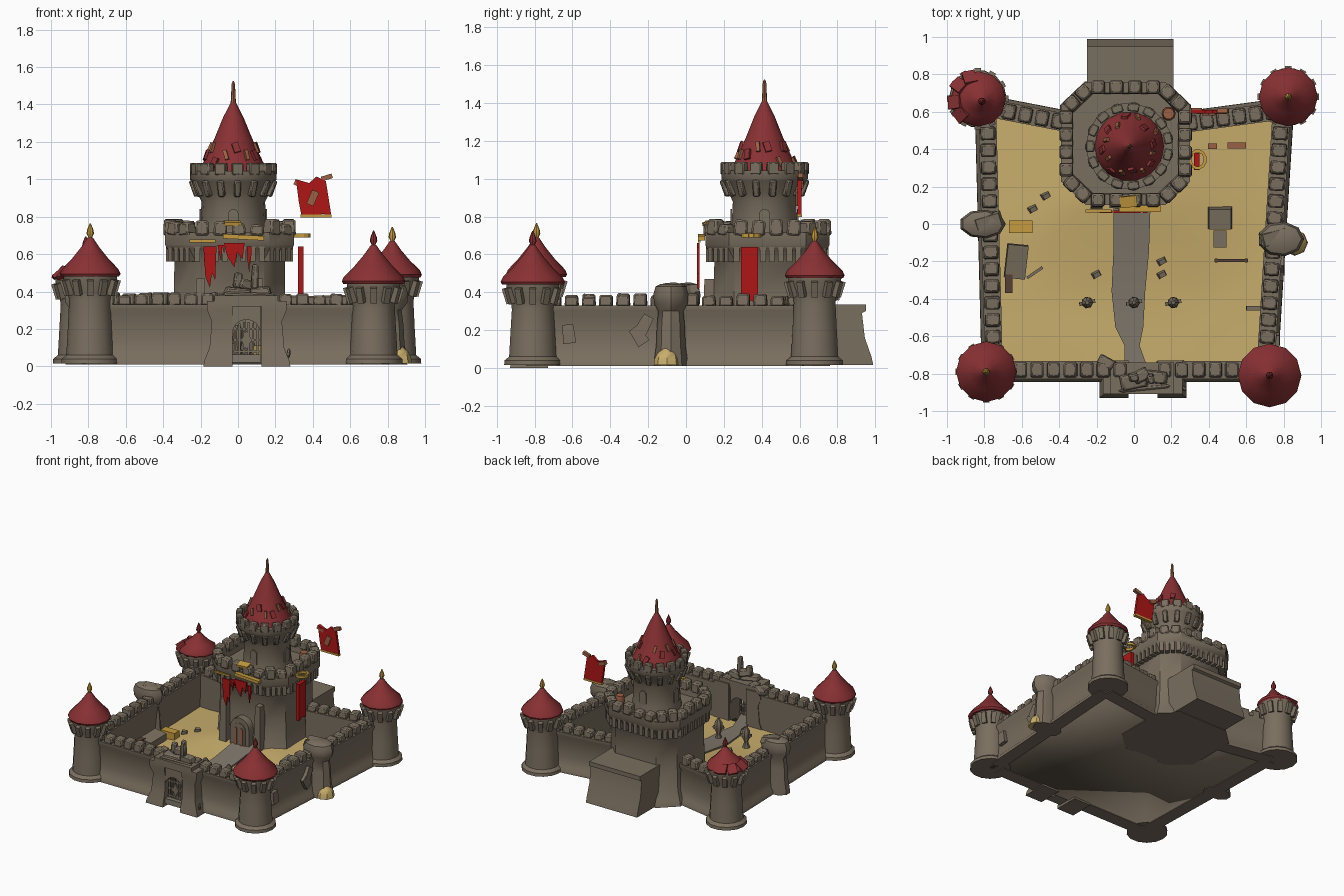
import bpy, bmesh, math, random
from mathutils import Matrix, Vector, Euler

if "Cube" in bpy.data.objects:
    bpy.data.objects.remove(bpy.data.objects["Cube"])
random.seed(4)

def material(name, c):
    m = bpy.data.materials.new(name)
    m.diffuse_color = (*c, 1)
    m.use_nodes = True
    m.node_tree.nodes["Principled BSDF"].inputs["Base Color"].default_value = m.diffuse_color
    return m
STONE = material("stone", (.195, .158, .115))
PATH = material("path_stone", (.215, .185, .145))
SAND = material("sand", (.58, .42, .15))
ROOF = material("roof_red", (.25, .03, .033))
CLOTH = material("banner_red", (.43, .008, .008))
GOLD = material("gold", (.56, .33, .05))
WOOD = material("brown_wood", (.33, .12, .06))
DARK = material("dark_wood", (.09, .05, .035))

class Part:
    """One object, collected from boxes, lofts and extruded outlines."""
    def __init__(self, name, mat):
        self.name, self.mat, self.bm = name, mat, bmesh.new()
    def box(self, c, size, rot=(0, 0, 0), taper=1):
        m = Matrix.Translation(c) @ Euler(rot).to_matrix().to_4x4()
        for v in bmesh.ops.create_cube(self.bm, size=1)["verts"]:
            k = taper if v.co.z > 0 else 1
            v.co = m @ Vector((v.co.x * size[0] * k, v.co.y * size[1] * k, v.co.z * size[2]))
        return self
    def loft(self, rings):
        rs = [[self.bm.verts.new(p) for p in r] for r in rings]
        n = len(rs[0])
        for a, b in zip(rs, rs[1:]):
            for i in range(n):
                self.bm.faces.new((a[i], a[(i + 1) % n], b[(i + 1) % n], b[i]))
        self.bm.faces.new(rs[0][::-1])
        self.bm.faces.new(rs[-1])
        return self
    def lathe(self, x, y, prof, n=12, sy=1, tilt=(0, 0)):
        z0 = prof[0][1]
        return self.loft([[(x + r * math.cos(2 * math.pi * i / n) + tilt[0] * (z - z0),
                            y + sy * r * math.sin(2 * math.pi * i / n) + tilt[1] * (z - z0), z)
                           for i in range(n)] for r, z in prof])
    def plate(self, pts, at, angle=0, depth=.01):
        # outline in local x/z, thickness in local y
        m = Matrix.Translation(at) @ Matrix.Rotation(angle, 4, 'Z')
        return self.loft([[m @ Vector((x, d, z)) for x, z in pts] for d in (-depth / 2, depth / 2)])
    def done(self, bevel=0, smooth=40):
        bmesh.ops.recalc_face_normals(self.bm, faces=self.bm.faces)
        for f in self.bm.faces:
            f.smooth = True
        for e in self.bm.edges:
            e.smooth = len(e.link_faces) < 2 or e.calc_face_angle(0) < math.radians(smooth)
        me = bpy.data.meshes.new(self.name)
        self.bm.to_mesh(me)
        self.bm.free()
        me.materials.append(self.mat)
        ob = bpy.data.objects.new(self.name, me)
        bpy.context.collection.objects.link(ob)
        if bevel:
            b = ob.modifiers.new("bevel", 'BEVEL')
            b.width, b.segments = bevel, 1

def around(n, phase=0):
    return [2 * math.pi * (i + phase) / n for i in range(n)]

def arch(w, h, n=8):
    return [(-w, 0)] + [(-w * math.cos(math.pi * i / n), h - w + w * math.sin(math.pi * i / n))
                        for i in range(n + 1)] + [(w, 0)]

# ---- ground slab, sand and path
def ground(x, y):
    d = math.hypot(max(abs(x + .04) - .25, 0), max(abs(y - .4) - .27, 0))
    return .05 + .07 * max(0, 1 - d / .6) ** 1.5

Part("base_slab", STONE).loft([[(-.77, -.8, z), (.74, -.8, z), (.82, .63, z), (.28, .58, z),
                                (-.36, .58, z), (-.8, .64, z)] for z in (.015, .045)]).done(smooth=180)
sand = Part("courtyard_sand", SAND)
bmesh.ops.create_grid(sand.bm, x_segments=16, y_segments=16, size=1)
for v in sand.bm.verts:
    x, y = -.005 + .745 * v.co.x, -.09 + .66 * v.co.y
    x = max(min(x, .69 + .06 * (y + .75)), -.73 - .02 * (y + .75))
    v.co = (x, y, ground(x, y) + random.uniform(0, .004))
sand.done()
path = [(-.11, .09, .15), (-.11, .08, -.15), (-.12, .06, -.36), (-.1, .05, -.55), (-.05, .03, -.65), (-.05, .12, -.9)]
Part("path", PATH).loft([[(a, y, ground(a, y) + .014), (b, y, ground(b, y) + .014), (b, y, .02), (a, y, .02)]
                         for a, b, y in path]).done()

# ---- curtain walls, outer side to the right of each run
def wall(name, a, b):
    a, b = Vector((*a, 0)), Vector((*b, 0))
    d = (b - a).normalized()
    out = Vector((d.y, -d.x, 0))
    prof = [(.066, .01), (.064, .035), (.046, .06), (.036, .13), (.033, .28), (.048, .305), (.048, .33), (-.048, .33), (-.042, .01)]
    Part(name, STONE).loft([[p + out * o + Vector((0, 0, z)) for o, z in prof] for p in (a, b)]).done()
    n = max(1, round((b - a).length / .093))
    m = Part(name + "_merlons", STONE)
    for i in range(n):
        p = a + (b - a) * ((i + .5) / n)
        h = random.uniform(.05, .07)
        m.box((p.x, p.y, .325 + h / 2), (.072, .082, h), (0, random.uniform(-.08, .08), math.atan2(d.y, d.x)), .92)
    m.done(.008)

wall("front_wall_left", (-.74, -.78), (-.03, -.78))
wall("front_wall_right", (.12, -.78), (.66, -.78))
wall("right_wall", (.705, -.74), (.79, .62))
wall("back_wall_right", (.78, .605), (.26, .535))
wall("back_wall_left", (-.36, .54), (-.8, .625))
wall("left_wall", (-.785, .62), (-.75, -.74))

# ---- corner towers
def tower(name, x, y, H, r, top, tip, tilt=(0, 0)):
    t = Part(name + "_tower", STONE)
    t.lathe(x, y, [(.155, .015), (.153, .04), (.128, .06), (.12, .2), (.113, H - .15), (.12, H - .1), (.142, H - .04), (.142, H)], 14)
    for a in around(12):
        t.box((x + .125 * math.cos(a), y + .125 * math.sin(a), H - .075), (.055, .035, .085), (0, .3, a))
    t.done()
    k = (top - H)
    rf = Part(name + "_tower_roof", ROOF)
    rf.lathe(x, y, [(r * .95, H - .02), (r, H - .005), (r * .93, H + .02), (r * .6, H + .4 * k), (r * .3, H + .72 * k), (.013, top)], 12, tilt=tilt)
    rf.done()
    fx, fy = x + tilt[0] * (top - H), y + tilt[1] * (top - H)
    Part(name + "_tower_finial", tip).lathe(fx, fy, [(.012, top - .03), (.01, top), (.02, top + .02), (.017, top + .04), (.003, top + .075)], 8).done()

tower("front_left", -.79, -.79, .5, .162, .69, GOLD)
tower("front_right", .725, -.81, .46, .17, .65, ROOF)
tower("back_right", .825, .68, .495, .158, .67, GOLD)
tower("back_left", -.835, .67, .48, .148, .62, ROOF, (.15, -.1))
br = Part("broken_roof_boards", ROOF)
for a in (1.9, 2.5, 3.3, 3.9):
    br.box((-.84 + .12 * math.cos(a), .67 + .12 * math.sin(a), .5), (.08, .07, .02), (.2, .7, a))
br.done()
Part("broken_roof_beam", WOOD).box((-.9, .585, .5), (.07, .02, .02), (0, .3, -.8)).done()

# ---- keep: chamfered square body, corbelled parapet
KX, KY = -.045, .43
def octo(h, z, f=.62):
    c = h * f
    return [(KX + a, KY + b * .95, z) for a, b in ((h, -c), (h, c), (c, h), (-c, h), (-h, c), (-h, -c), (-c, -h), (c, -h))]
Part("keep_body", STONE).loft([octo(.35, .01), octo(.34, .05), octo(.31, .12), octo(.298, .35), octo(.295, .57),
     octo(.335, .63), octo(.345, .65), octo(.345, .715), octo(.285, .715), octo(.28, .665)]).done()
ring = [Vector(p) for p in octo(.317, .7)]
mer, cor = Part("keep_merlons", STONE), Part("keep_corbels", STONE)
for a, b in zip(ring, ring[1:] + ring[:1]):
    d = b - a
    n = max(1, round(d.length / .1))
    ang = math.atan2(d.y, d.x)
    for i in range(n):
        p = a.lerp(b, (i + .5) / n)
        h = random.uniform(.055, .09)
        mer.box((p.x, p.y, .7 + h / 2), (.075, .075, h), (0, random.uniform(-.1, .1), ang), .9)
        for s in (-.25, .25):
            q = a.lerp(b, (i + .5 + s) / n)
            cor.box((q.x, q.y, .605), (.03, .045, .09), (0, 0, ang))
mer.done(.01)
cor.done()
# back platform with flared foot
Part("back_platform", STONE).loft([[(-.25, .65, z), (.212, .65, z), (.212, .93 + f, z), (-.25, .93 + f, z)]
     for f, z in ((.06, .015), (.05, .06), (.015, .16), (.0, .29), (.02, .3), (.02, .335))]).done()
# buttresses and doorway on the keep front
bt = Part("keep_buttresses", STONE)
for x in (-.2, .11):
    bt.box((x, .13, .24), (.07, .1, .46), (0, 0, 0), .65)
bt.done()
Part("keep_door_frame", STONE).plate(arch(.085, .29), (KX, .115, .05), 0, .06).done()
Part("keep_door", STONE).plate(arch(.055, .24), (KX, .083, .06), 0, .008).done()
kd = Part("keep_door_boards", WOOD)
for x in (-.03, .025):
    kd.box((KX + x, .077, .18), (.02, .008, .16))
kd.done()

# ---- upper round tower and its roof
TX, TY = -.025, .415
Part("upper_tower", STONE).lathe(TX, TY, [(.19, .65), (.178, .72), (.17, .88), (.195, .93), (.225, .99), (.232, 1.0), (.232, 1.045),
                                          (.185, 1.045), (.18, 1.01)], 18).done()
um, uw = Part("upper_tower_merlons", STONE), Part("upper_tower_windows", STONE)
for a in around(15, .5):
    c, s = math.cos(a), math.sin(a)
    um.box((TX + .21 * c, TY + .21 * s, 1.055), (.045, .062, .065), (0, 0, a))
    um.box((TX + .2 * c, TY + .2 * s, .955), (.05, .035, .09), (0, .35, a))
um.done(.006)
for a in around(4):
    uw.plate(arch(.028, .11), (TX + .176 * math.cos(a), TY + .176 * math.sin(a), .73), a + math.pi / 2, .009)
uw.done()
Part("upper_roof", ROOF).lathe(TX, TY, [(.19, 1.02), (.185, 1.05), (.155, 1.1), (.1, 1.22), (.055, 1.33), (.014, 1.41)], 14).done()
Part("upper_spire", WOOD).lathe(TX, TY, [(.016, 1.38), (.013, 1.43), (.009, 1.51), (.003, 1.525)], 8).done()
sh = [Part("loose_shingles", ROOF), Part("bare_battens", WOOD)]
for i, a in enumerate(around(16, .3)):
    z = random.choice((1.09, 1.13, 1.17))
    r = .165 - (z - 1.09) * .45
    sh[i % 2].box((TX + r * math.cos(a), TY + r * math.sin(a), z), (.014, .035 - .015 * (i % 2), .055), (random.uniform(-.4, .4), -.35, a))
for s in sh:
    s.done()

# ---- gatehouse
gp = Part("gatehouse_pillars", STONE)
for x, s in ((-.085, -1), (.18, 1)):
    gp.loft([[(x - a + (s < 0) * -f, -.925 + g, z), (x + a + (s > 0) * f, -.925 + g, z),
              (x + a + (s > 0) * f, -.73, z), (x - a + (s < 0) * -f, -.73, z)]
             for a, f, g, z in ((.055, .045, -.005, 0), (.055, .04, 0, .03), (.055, .012, .02, .1), (.055, 0, .03, .24),
                                (.055, .025, .015, .3), (.055, .025, .015, .35))])
gp.done()
gl = Part("gate_arch", STONE)
pts = arch(.075, .23)[1:-1]
for p, q in zip(pts, pts[1:]):
    gl.plate([p, q, (q[0], .31), (p[0], .31)], (.045, -.82, .02), 0, .15)
gl.box((.045, -.825, .35), (.34, .17, .06)).done()
gb = Part("gate_bars", STONE)
for i in range(6):
    x = -.06 + .024 * i
    gb.box((.045 + x, -.86, .13), (.011, .014, .22 - abs(x) * .6))
for z in (.08, .14, .2):
    gb.box((.045, -.86, z), (.14, .014, .011))
gb.plate([(-.03, .0), (0, -.05), (.03, 0), (0, .05)], (.045, -.87, .14), 0, .01).done()
gr = Part("gate_rubble", STONE)
for x, y, z, sx, sy, sz, r in ((.0, -.84, .4, .15, .09, .04, .2), (.12, -.82, .4, .12, .07, .05, -.1), (.04, -.81, .44, .09, .07, .05, .5),
                               (.0, -.82, .46, .05, .05, .08, .2), (.09, -.83, .48, .04, .05, .13, .1), (-.15, -.74, .37, .1, .06, .04, -.5),
                               (.06, -.88, .385, .3, .02, .02, .1), (.27, -.88, .07, .02, .03, .05, .3)):
    gr.box((x, y, z), (sx, sy, sz), (.1, r * .4, r), .8)
gr.done(.008)

# ---- mid-wall turrets
for name, x, y, sy in (("right_turret", .785, -.08, .75), ("left_turret", -.81, .0, .62)):
    t = Part(name, STONE)
    t.lathe(x, y, [(.12, .01), (.118, .05), (.105, .12), (.1, .22), (.09, .3), (.12, .34), (.125, .39), (.11, .43), (.07, .445)], 9, sy)
    t.box((x - math.copysign(.03, x), y + .01, .425), (.16, .08, .04), (.1, .08, .3), .8)
    t.done()
Part("outer_sand_heap", SAND).lathe(.86, -.1, [(.07, .015), (.065, .05), (.05, .08), (.02, .105)], 8).done()
ch = Part("wall_breaks", STONE)
for y, z, r in ((-.62, .18, .1), (-.25, .17, .6), (-.22, .23, -.5)):
    ch.box((.76 + .06 * (y + .7), y, z), (.03, .07, .1), (r, 0, 0), .8)
ch.box((.67, -.45, .3), (.14, .025, .03), (0, .1, 0)).done()

# ---- banners and rods
tat = [(-.09, .2), (-.02, .18), (.02, .215), (.07, .19), (.1, .0), (.06, .015), (-.06, .0), (-.075, .08)]
Part("flag", CLOTH).plate(tat, (.4, .6, .8), 0, .02).done()
Part("flag_hem", GOLD).plate([(-.065, 0), (.1, 0), (.1, .015), (-.065, .015)], (.4, .6, .797), 0, .025).done()
Part("flag_rod", WOOD).box((.33, .605, .975), (.06, .03, .03), (0, .4, 0)).box((.475, .605, 1.01), (.06, .025, .025), (0, -.3, 0)) \
    .box((.4, .585, .9), (.04, .01, .08), (0, .4, 0)).done()
Part("side_banner", CLOTH).plate([(-.045, .0), (0, .02), (.045, 0), (.045, .3), (-.045, .3)], (.335, .335, .34), math.pi / 2, .03).done()
so = Part("side_rod_ring", GOLD)
for a in around(12):
    so.box((.34 + .04 * math.cos(a), .345 + .045 * math.sin(a), .7), (.016, .026, .02), (0, 0, a))
so.done()
fb = Part("front_banners", CLOTH)
for x, w, z0, z1 in ((-.15, .035, .42, .64), (-.02, .055, .53, .66), (-.09, .02, .56, .65), (.06, .012, .5, .64)):
    fb.plate([(-w, z1), (w, z1), (w * .8, z0 + .04), (w * .3, z0 + .08), (0, z0), (-w * .7, z0 + .06)], (x, .065, 0), 0, .012)
fb.done()
Part("front_rods", GOLD).box((.03, .082, .69), (.22, .035, .024), (0, .05, 0)).box((-.19, .07, .67), (.14, .015, .014)) \
    .box((-.03, .12, .765), (.09, .06, .02), (.2, 0, .1)).done()
Part("platform_barrel", WOOD).lathe(.185, .59, [(.03, .66), (.038, .7), (.03, .75)], 10).done()

# ---- courtyard clutter
st = Part("practice_posts", STONE)
for x in (-.25, 0, .21):
    st.lathe(x, -.42, [(.035, .04), (.025, .07), (.015, .1), (.032, .14), (.03, .19), (.01, .22)], 7)
    st.box((x, -.42, .15), (.085, .02, .02), (0, .1, .2))
st.done()
Part("block_table", STONE).box((.46, .03, .11), (.13, .12, .1), (.1, 0, 0), .9).box((.46, -.08, .08), (.07, .09, .07)).done()
Part("weapon_rack", DARK).box((.52, -.195, .14), (.18, .015, .02)).box((.44, -.195, .1), (.015, .02, .1)).box((.6, -.195, .1), (.015, .02, .1)).done()
Part("planks", WOOD).box((.55, .42, .09), (.1, .03, .03)).box((.42, .415, .09), (.05, .03, .03)).done()
Part("hay_bale", GOLD).box((-.605, -.015, .09), (.125, .065, .08)).done()
Part("cart", STONE).box((-.63, -.2, .12), (.11, .18, .06), (.1, .1, -.1)).box((-.53, -.26, .1), (.1, .015, .015), (0, 0, .6)).done()
Part("cart_wheels", DARK).box((-.67, -.32, .1), (.04, .1, .1)).done()
sr = Part("loose_stones", STONE)
for x, y in ((-.54, .08), (-.47, .15), (-.2, -.27), (.15, -.2), (.15, -.27)):
    sr.box((x, y, ground(x, y) + .01), (.05, .035, .035), (.2, .1, .5), .7)
sr.done()
